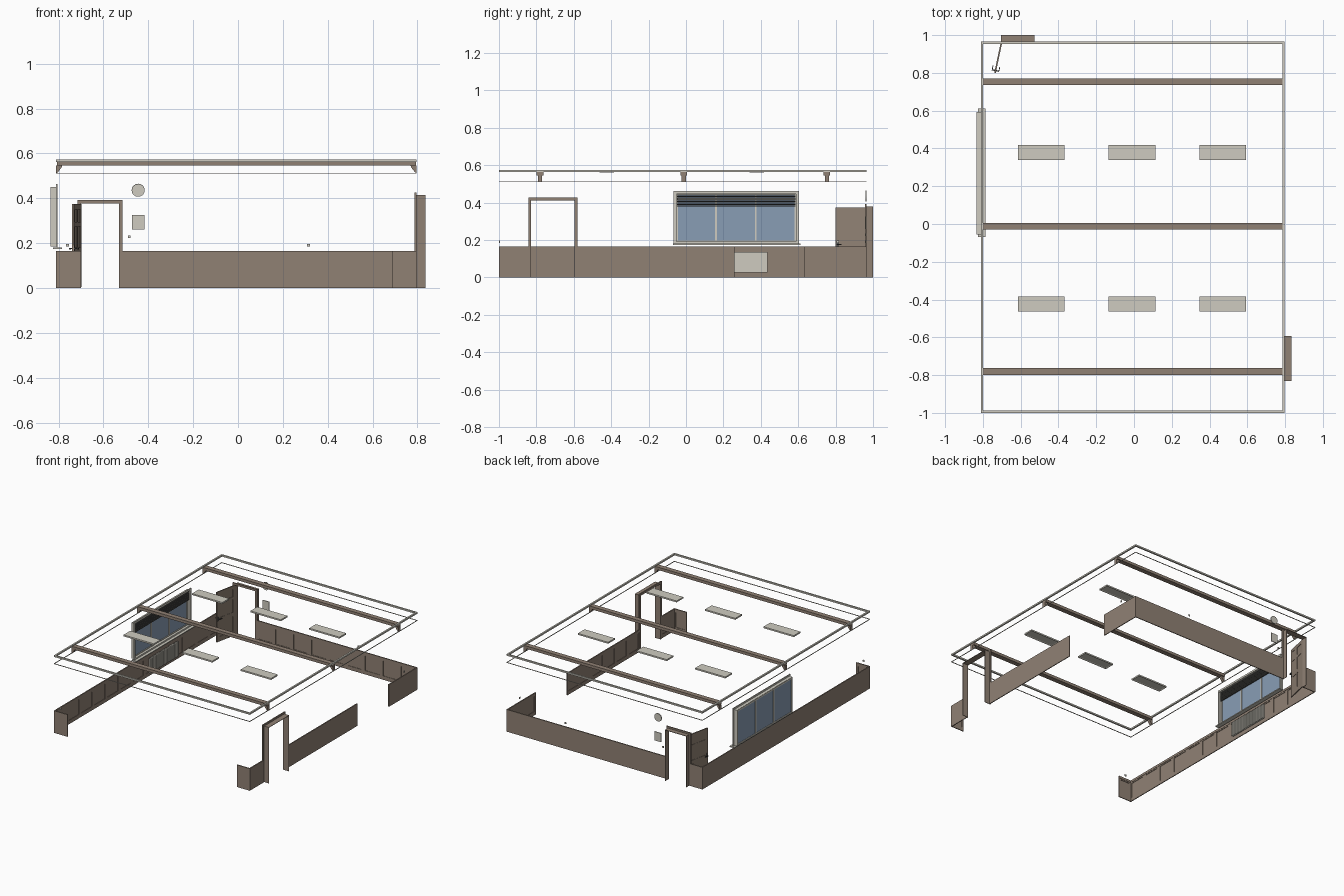
import bpy, bmesh, math
from mathutils import Matrix, Vector

if "Cube" in bpy.data.objects:
    bpy.data.objects.remove(bpy.data.objects["Cube"])


def material(name, rgb):
    m = bpy.data.materials.new(name)
    m.diffuse_color = (*rgb, 1)
    m.use_nodes = True
    m.node_tree.nodes["Principled BSDF"].inputs["Base Color"].default_value = m.diffuse_color
    return m


BROWN = material("taupe_wood", (0.28, 0.22, 0.175))
PALE = material("pale_grey", (0.62, 0.60, 0.53))
GLASS = material("blue_glass", (0.25, 0.34, 0.46))
DARK = material("dark_grey", (0.08, 0.08, 0.075))

# Room limits
X0, X1, Y0, Y1 = -0.811, 0.797, -1.0, 0.966
DADO = 0.164


def finish(name, bm, mat):
    me = bpy.data.meshes.new(name)
    bmesh.ops.recalc_face_normals(bm, faces=bm.faces)
    bm.to_mesh(me)
    bm.free()
    me.materials.append(mat)
    ob = bpy.data.objects.new(name, me)
    bpy.context.collection.objects.link(ob)
    return ob


def boxes(name, specs, mat):
    """One object from boxes given as (xa, xb, ya, yb, za, zb)."""
    bm = bmesh.new()
    for xa, xb, ya, yb, za, zb in specs:
        size = (abs(xb - xa), abs(yb - ya), abs(zb - za))
        mid = Vector(((xa + xb) / 2, (ya + yb) / 2, (za + zb) / 2))
        bmesh.ops.create_cube(bm, size=1, matrix=Matrix.Translation(mid) @ Matrix.Diagonal((*size, 1)))
    return finish(name, bm, mat)


def on_wall(axis, c, s, a, b, za, zb, d0, d1):
    """Box along a wall: a..b along axis, d0..d1 inward from plane c."""
    if axis == 'x':
        return (a, b, c + s * d0, c + s * d1, za, zb)
    return (c + s * d0, c + s * d1, a, b, za, zb)


def ring(xa, xb, ya, yb, za, zb, w):
    return [(xa, xb, ya, ya + w, za, zb), (xa, xb, yb - w, yb, za, zb),
            (xa, xa + w, ya + w, yb - w, za, zb), (xb - w, xb, ya + w, yb - w, za, zb)]


def wainscot(name, axis, c, s, a, b):
    """Sheet with raised stiles and rails on the room side."""
    n = max(1, round((b - a) / 0.146))
    step, half = (b - a) / n, 0.015
    parts = [(a, b, 0, DADO, 0, 0.003), (a, b, 0, 0.028, 0.003, 0.006),
             (a, b, 0.138, 0.147, 0.003, 0.006), (a, b, 0.147, DADO, 0.003, 0.008)]
    for i in range(n + 1):
        m = a + i * step
        parts.append((max(a, m - half), min(b, m + half), 0.028, 0.138, 0.003, 0.006))
    boxes(name, [on_wall(axis, c, s, *p) for p in parts], BROWN)


# Wainscot runs
wainscot("wainscot_left", 'y', X0, 1, Y0, Y1)
wainscot("wainscot_back_corner", 'x', Y1, -1, X0, -0.70)
wainscot("wainscot_back", 'x', Y1, -1, -0.525, X1)
wainscot("wainscot_front_left", 'x', Y0, 1, X0, -0.70)
wainscot("wainscot_front_right", 'x', Y0, 1, 0.69, X1)
wainscot("wainscot_right_front", 'y', X1, -1, Y0, -0.838)
wainscot("wainscot_right_middle", 'y', X1, -1, -0.588, 0.26)
wainscot("wainscot_right_back", 'y', X1, -1, 0.63, Y1)


def doorway(name, axis, c, s, a, b, h, depth, w=0.015):
    """Thin lining running outward plus a trim on the room side."""
    t = 0.003
    lining = [(a - t, a, 0, h + t, -depth, 0), (b, b + t, 0, h + t, -depth, 0), (a, b, h, h + t, -depth, 0)]
    trim = [(a - w, a, 0, h + w, 0, 0.009), (b, b + w, 0, h + w, 0, 0.009), (a, b, h, h + w, 0, 0.009)]
    boxes(name + "_lining", [on_wall(axis, c, s, *p) for p in lining], BROWN)
    boxes(name + "_trim", [on_wall(axis, c, s, *p) for p in trim], BROWN)


doorway("back_door", 'x', Y1, -1, -0.70, -0.53, 0.377, 1 - Y1)
doorway("right_door", 'y', X1, -1, -0.828, -0.596, 0.412, 0.835 - X1)

# Open panelled door leaf, swung into the room
L, H = 0.168, 0.375
leaf = [(0, L, -0.002, 0.002, 0.004, H)]
for xa, xb in ((0, 0.022), (0.075, 0.093), (L - 0.022, L)):
    leaf.append((xa, xb, -0.004, 0.004, 0.004, H))
for za, zb in ((0.004, 0.04), (0.15, 0.18), (0.275, 0.295), (0.35, H)):
    for xa, xb in ((0.022, 0.075), (0.093, L - 0.022)):
        leaf.append((xa, xb, -0.004, 0.004, za, zb))
handle = [(0.152, 0.158, -0.018, 0.018, 0.173, 0.178),
          (0.132, 0.158, -0.020, -0.016, 0.172, 0.179),
          (0.132, 0.158, 0.016, 0.020, 0.172, 0.179),
          (0.149, 0.161, -0.005, 0.005, 0.158, 0.19)]
swing = Matrix.Translation((-0.701, Y1 - 0.002, 0)) @ Matrix.Rotation(math.atan2(-0.165, -0.035), 4, 'Z')
for ob in (boxes("door_leaf", leaf, BROWN), boxes("door_handle", handle, DARK)):
    ob.data.transform(swing)

# Cornice and picture rail around the room
boxes("cornice", ring(X0, X1, Y0, Y1, 0.563, 0.574, 0.012), PALE)
boxes("picture_rail", ring(X0, X1, Y0, Y1, 0.510, 0.514, 0.004), PALE)

# Ceiling beams with wedge brackets at both ends
for i, y in enumerate((-0.781, -0.012, 0.753)):
    boxes(f"ceiling_beam_{i}", [(X0 + 0.004, X1 - 0.004, y - 0.018, y + 0.018, 0.546, 0.567)], BROWN)
    for side, x, s in (("left", X0, 1), ("right", X1, -1)):
        bm = bmesh.new()
        prof = [(0, 0.546), (0.027, 0.546), (0.024, 0.537), (0.008, 0.516), (0, 0.512)]
        f = bm.faces.new([bm.verts.new((x + s * d, y - 0.011, z)) for d, z in prof])
        ext = bmesh.ops.extrude_face_region(bm, geom=[f])
        bmesh.ops.translate(bm, vec=(0, 0.022, 0), verts=[v for v in ext["geom"] if isinstance(v, bmesh.types.BMVert)])
        finish(f"beam_bracket_{side}_{i}", bm, BROWN)

# Ceiling lamps: shallow boxes with a recessed underside
for x in (-0.491, -0.011, 0.470):
    for y in (-0.423, 0.379):
        lamp = boxes("ceiling_lamp", [(x - 0.124, x + 0.124, y - 0.039, y + 0.039, 0.562, 0.573)], PALE)
        bm = bmesh.new()
        bm.from_mesh(lamp.data)
        under = [f for f in bm.faces if f.normal.z < -0.9]
        bmesh.ops.inset_region(bm, faces=under, thickness=0.012, depth=-0.004)
        bm.to_mesh(lamp.data)
        bm.free()

# Window on the left wall
WA, WB, ZA, ZB = -0.066, 0.604, 0.178, 0.463


def frame(xa, xb, ya, yb, za, zb, w):
    return [(xa, xb, ya, yb, zb - w, zb), (xa, xb, ya, yb, za, za + w),
            (xa, xb, ya, ya + w, za + w, zb - w), (xa, xb, yb - w, yb, za + w, zb - w)]


boxes("window_trim", frame(X0, X0 + 0.006, WA, WB, ZA, ZB, 0.014), PALE)
boxes("window_lining", frame(-0.833, X0, WA + 0.010, WB - 0.010, ZA + 0.008, ZB - 0.012, 0.005), PALE)
sash = frame(-0.835, -0.823, WA + 0.012, WB - 0.012, ZA + 0.008, ZB - 0.013, 0.011)
sash += [(-0.835, -0.823, y - 0.005, y + 0.005, ZA + 0.018, ZB - 0.024) for y in (0.161, 0.373)]
boxes("window_sash", sash, PALE)
boxes("window_glass", [(-0.831, -0.828, WA + 0.02, WB - 0.02, ZA + 0.018, ZB - 0.024)], GLASS)
boxes("window_sill", [(-0.825, -0.785, -0.069, 0.612, 0.174, 0.181)], PALE)

# Partly raised slatted blind
boxes("blind_slats", [(-0.822, -0.812, WA + 0.018, WB - 0.018, z, z + 0.006)
                      for z in (0.378 + 0.0085 * k for k in range(8))], DARK)

# Radiator under the window: back plate, headers and fins
fins = [(-0.801, -0.796, 0.10, 0.435, 0.026, 0.136)]
fins += [(-0.796, -0.788, y, y + 0.010, 0.028, 0.134) for y in (0.102 + 0.0161 * k for k in range(21))]
boxes("radiator", fins, PALE)

# Wall clock
bm = bmesh.new()
bmesh.ops.create_cone(bm, cap_ends=True, segments=32, radius1=0.029, radius2=0.029, depth=0.007,
                      matrix=Matrix.Translation((-0.445, Y1 - 0.004, 0.436)) @ Matrix.Rotation(math.pi / 2, 4, 'X'))
rim = [f for f in bm.faces if f.normal.y < -0.9]
bmesh.ops.inset_region(bm, faces=rim, thickness=0.003, depth=-0.002)
finish("wall_clock", bm, PALE)

# Notice board, switches and sockets
boxes("notice_board", [(-0.472, -0.418, Y1 - 0.005, Y1, 0.26, 0.326)], PALE)
for name, spec in (("light_switch", ('x', Y1, -1, -0.491, -0.479, 0.222, 0.234)),
                   ("back_socket", ('x', Y1, -1, 0.308, 0.321, 0.185, 0.197)),
                   ("front_socket", ('x', Y0, 1, -0.766, -0.753, 0.185, 0.197)),
                   ("right_socket", ('y', X1, -1, 0.805, 0.818, 0.185, 0.197))):
    boxes(name, [on_wall(*spec, 0, 0.005)], PALE)
